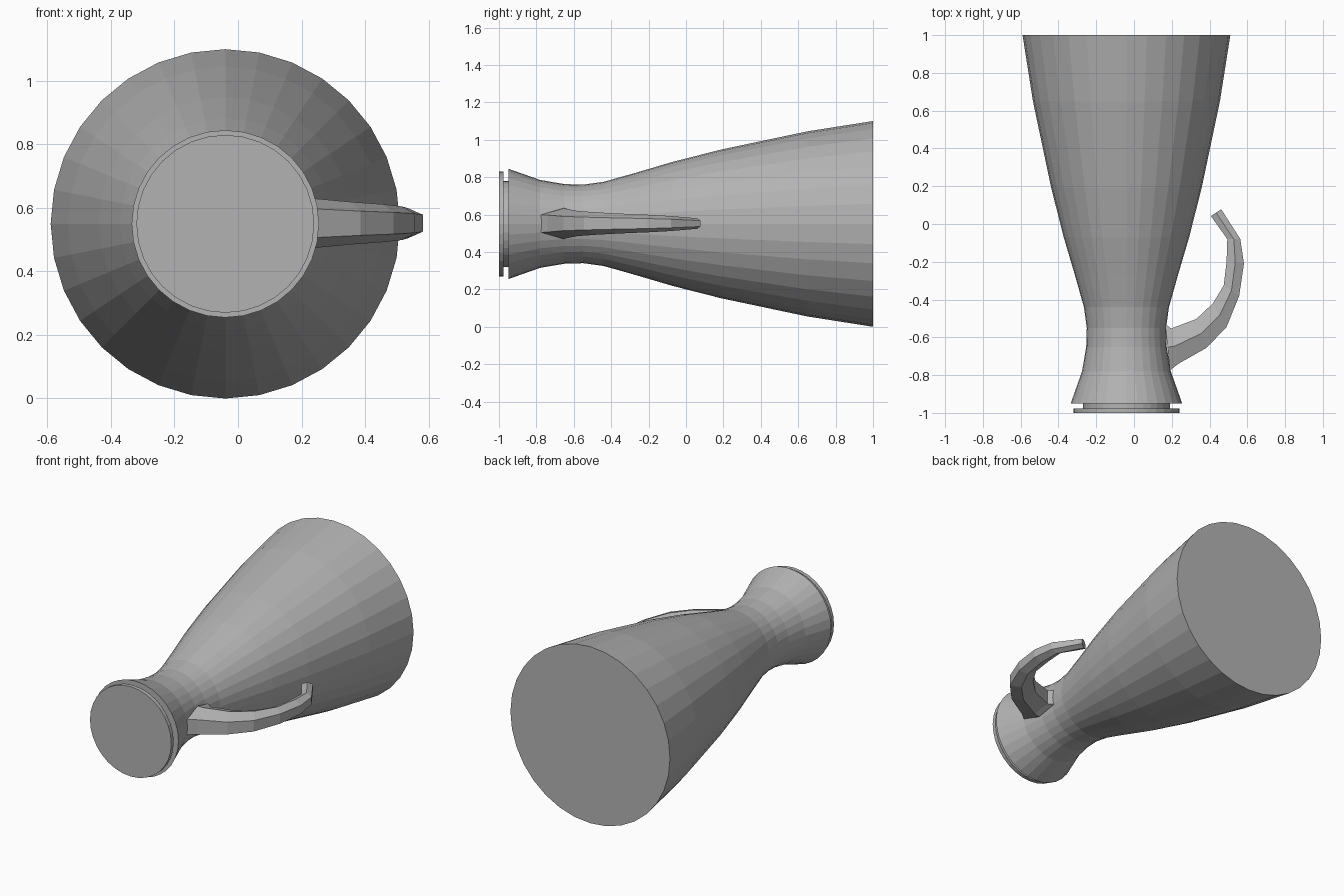
import bpy, bmesh, math

if "Cube" in bpy.data.objects:
    bpy.data.objects.remove(bpy.data.objects["Cube"])

CX, CZ = -0.04, 0.55   # axis of the turned body, which lies along y
SIDES = 32

grey = bpy.data.materials.new("mid_grey")
grey.diffuse_color = (0.45, 0.45, 0.45, 1)
grey.use_nodes = True
grey.node_tree.nodes["Principled BSDF"].inputs["Base Color"].default_value = grey.diffuse_color


def loft(name, rings):
    """Skin a list of closed rings and cap both ends."""
    bm = bmesh.new()
    loops = [[bm.verts.new(p) for p in ring] for ring in rings]
    n = len(loops[0])
    for a, b in zip(loops, loops[1:]):
        for i in range(n):
            j = (i + 1) % n
            bm.faces.new((a[i], a[j], b[j], b[i]))
    bm.faces.new(loops[0][::-1])
    bm.faces.new(loops[-1])
    bmesh.ops.recalc_face_normals(bm, faces=bm.faces)
    mesh = bpy.data.meshes.new(name)
    bm.to_mesh(mesh)
    bm.free()
    mesh.materials.append(grey)
    obj = bpy.data.objects.new(name, mesh)
    bpy.context.collection.objects.link(obj)
    return obj


def circle(y, r):
    steps = [2 * math.pi * i / SIDES for i in range(SIDES)]
    return [(CX + r * math.sin(a), y, CZ + r * math.cos(a)) for a in steps]


# Flared body, then the grooved base disc
body_profile = [(-0.95, 0.295), (-0.78, 0.235), (-0.65, 0.213), (-0.55, 0.21),
                (-0.44, 0.225), (-0.27, 0.273), (-0.07, 0.332), (0.19, 0.398),
                (0.65, 0.495), (1.0, 0.55)]
base_profile = [(-1.0, 0.28), (-0.976, 0.28), (-0.976, 0.23), (-0.949, 0.23)]
loft("body", [circle(y, r) for y, r in body_profile])
loft("base_disc", [circle(y, r) for y, r in base_profile])

# Hooked handle: outer edge x y, inner edge x y, half height of the section
handle_path = [(0.19, -0.775, 0.165, -0.53, 0.083),
               (0.235, -0.74, 0.197, -0.553, 0.080),
               (0.385, -0.655, 0.330, -0.503, 0.067),
               (0.490, -0.545, 0.418, -0.420, 0.060),
               (0.557, -0.380, 0.475, -0.325, 0.053),
               (0.582, -0.210, 0.490, -0.200, 0.047),
               (0.563, -0.080, 0.494, -0.080, 0.040),
               (0.462, 0.078, 0.407, 0.042, 0.028)]


def hexagon(ox, oy, ix, iy, h):
    mx, my, z = (ox + ix) / 2, (oy + iy) / 2, CZ + 0.002
    f = h * 0.57
    return [(ox, oy, z - f), (ox, oy, z + f), (mx, my, z + h),
            (ix, iy, z + f), (ix, iy, z - f), (mx, my, z - h)]


loft("handle", [hexagon(*p) for p in handle_path])
